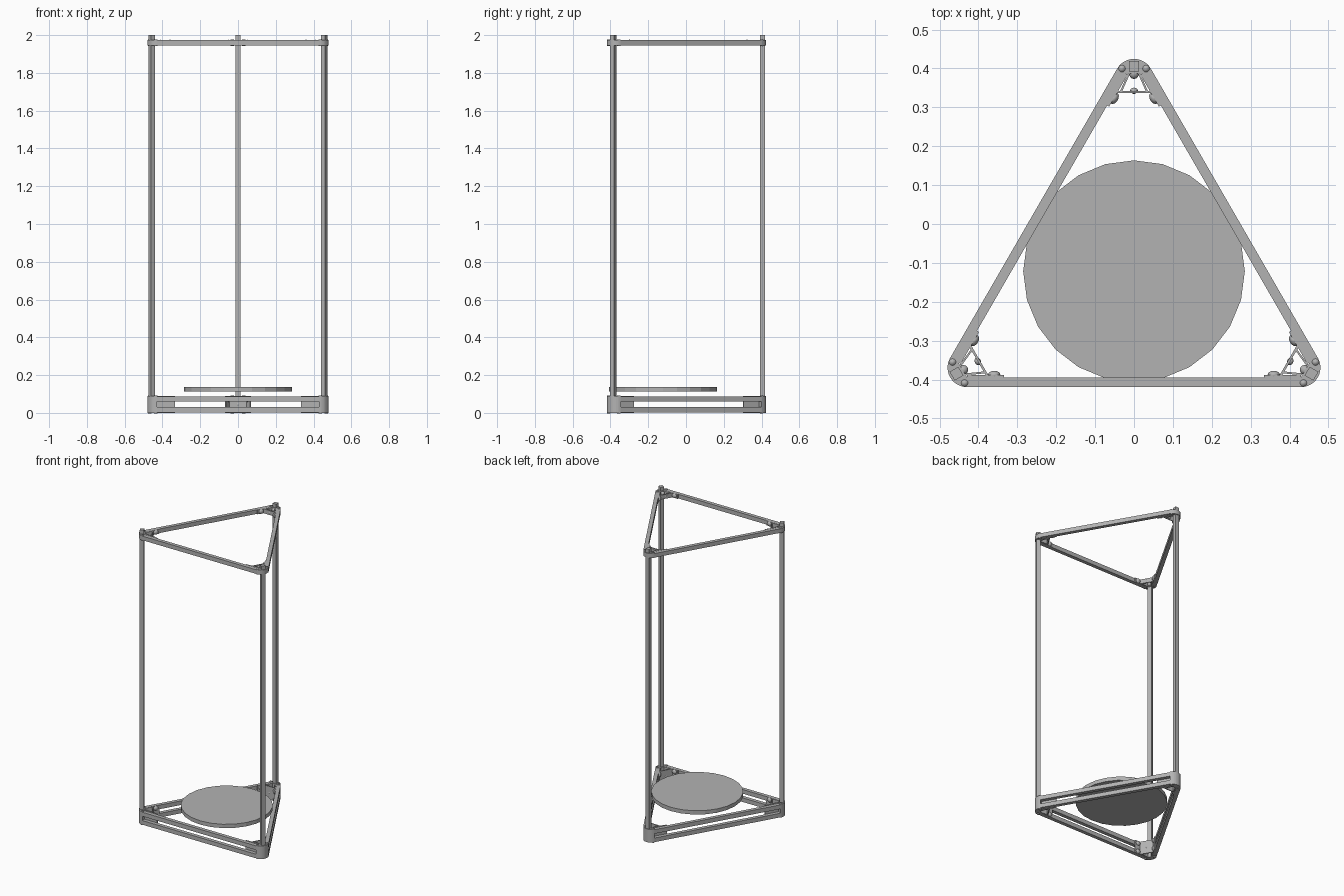
import bpy
import bmesh
import math
from mathutils import Matrix, Vector

cube = bpy.data.objects.get("Cube")
if cube:
    bpy.data.objects.remove(cube, do_unlink=True)

grey = bpy.data.materials.new("plain_grey")
grey.use_nodes = True
grey.diffuse_color = (0.45, 0.45, 0.45, 1)
grey.node_tree.nodes["Principled BSDF"].inputs["Base Color"].default_value = (0.45, 0.45, 0.45, 1)

CENTRE_Y = -0.1214
CAP_R, CAP_D = 0.05, 0.496       # rounded corner radius and distance from centre
BAR = 0.025                      # beam thickness
OUTER = CAP_D / 2 + CAP_R        # distance from centre to outer beam face
POST_D = 0.527


def frame(angle):
    """Local frame: x points outwards from the triangle centre."""
    return Matrix.Translation((0, CENTRE_Y, 0)) @ Matrix.Rotation(math.radians(angle), 4, "Z")


def finish(name, bm, matrix, smooth=False):
    bmesh.ops.recalc_face_normals(bm, faces=bm.faces)
    mesh = bpy.data.meshes.new(name)
    bm.to_mesh(mesh)
    bm.free()
    mesh.materials.append(grey)
    for face in mesh.polygons:
        face.use_smooth = smooth
    obj = bpy.data.objects.new(name, mesh)
    obj.matrix_world = matrix
    bpy.context.collection.objects.link(obj)
    return obj


def add_box(bm, x0, x1, y0, y1, z0, z1):
    m = Matrix.Translation(((x0 + x1) / 2, (y0 + y1) / 2, (z0 + z1) / 2))
    bmesh.ops.create_cube(bm, size=1, matrix=m @ Matrix.Diagonal((x1 - x0, y1 - y0, z1 - z0, 1)))


def add_prism(bm, points, z0, z1):
    face = bm.faces.new([bm.verts.new((x, y, z0)) for x, y in points])
    out = bmesh.ops.extrude_face_region(bm, geom=[face])
    verts = [v for v in out["geom"] if isinstance(v, bmesh.types.BMVert)]
    bmesh.ops.translate(bm, verts=verts, vec=(0, 0, z1 - z0))


def add_strip(bm, a, b, thick, z0, z1):
    """Upright wall between two plan points."""
    a, b = Vector(a), Vector(b)
    d = (b - a).normalized()
    n = Vector((-d.y, d.x)) * thick / 2
    add_prism(bm, [a + n, a - n, b - n, b + n], z0, z1)


def add_dome(bm, location, direction, radius, height):
    """Button screw head facing a horizontal direction."""
    turn = Vector(direction).to_track_quat("Z", "Y").to_matrix().to_4x4()
    m = Matrix.Translation(location) @ turn @ Matrix.Diagonal((1, 1, height / radius, 1))
    bmesh.ops.create_uvsphere(bm, u_segments=16, v_segments=8, radius=radius, matrix=m)


def corner(label, angle, z0, z1, screw_heights):
    # rounded outer cap
    bm = bmesh.new()
    arc = [math.radians(-60 + 10 * i) for i in range(13)]
    pts = [(CAP_D + CAP_R * math.cos(t), CAP_R * math.sin(t)) for t in arc]
    end = CAP_R - BAR
    inner = (CAP_D + end / 2, end * math.sin(math.radians(60)))
    pts += [inner, (inner[0], -inner[1])]
    add_prism(bm, pts, z0, z1)
    finish(label + "_corner_cap", bm, frame(angle))

    # wings along the beams, with the triangular brace between them
    bm = bmesh.new()
    heads = bmesh.new()
    plate = 0.461
    for side in (1, -1):
        along = Vector((-math.cos(math.radians(30)), side * 0.5))
        inward = Vector((-0.5, -side * math.cos(math.radians(30))))
        start = Vector((inner[0], side * inner[1])) + inward * 0.003
        add_strip(bm, start, start + along * 0.095, 0.006, z0, z1)
        add_strip(bm, (inner[0] + 0.002, side * 0.012), (plate, side * 0.034), 0.005, z0, z1)
        spot = start + along * 0.07 + inward * 0.003
        for z in screw_heights:
            add_dome(heads, (spot.x, spot.y, z), (inward.x, inward.y, 0), 0.016, 0.011)
        # vertical screws through the cap
        for z in (z0, z1):
            m = Matrix.Translation((0.521, side * 0.031, z))
            bmesh.ops.create_cone(heads, cap_ends=True, segments=12, radius1=0.009,
                                  radius2=0.009, depth=0.005, matrix=m)
    add_strip(bm, (plate, -0.045), (plate, 0.045), 0.006, z0, z1)
    finish(label + "_corner_brace", bm, frame(angle))
    mid = (z0 + z1) / 2
    add_dome(heads, (plate + 0.003, 0, mid), (1, 0, 0), 0.01, 0.008)
    add_dome(heads, (inner[0], 0, mid), (-1, 0, 0), 0.013, 0.014)
    finish(label + "_screws", heads, frame(angle), smooth=True)


def beam(name, angle, z0, z1):
    half = CAP_D * math.cos(math.radians(30))
    bm = bmesh.new()
    add_box(bm, OUTER - BAR, OUTER, -half, half, z0, z1)
    finish(name, bm, frame(angle))


# three corners with a post each, and three sides of beams
for place, angle in (("back", 90), ("front_right", 210), ("front_left", 330)):
    bm = bmesh.new()
    add_box(bm, POST_D - 0.013, POST_D + 0.013, -0.013, 0.013, 0, 2)
    finish(place + "_post", bm, frame(angle))
    corner(place + "_base", angle, 0, 0.09, (0.016, 0.074))
    corner(place + "_top", angle, 1.945, 1.975, (1.96,))

for place, angle in (("front", 270), ("left", 30), ("right", 150)):
    beam(place + "_lower_beam", angle, 0.002, 0.03)
    beam(place + "_upper_beam", angle, 0.059, 0.087)
    beam(place + "_top_beam", angle, 1.946, 1.974)

# round build plate
bm = bmesh.new()
bmesh.ops.create_cone(bm, cap_ends=True, segments=24, radius1=0.285, radius2=0.285, depth=0.026,
                      matrix=Matrix.Translation((0, 0, 0.125)))
finish("round_plate", bm, frame(0))
